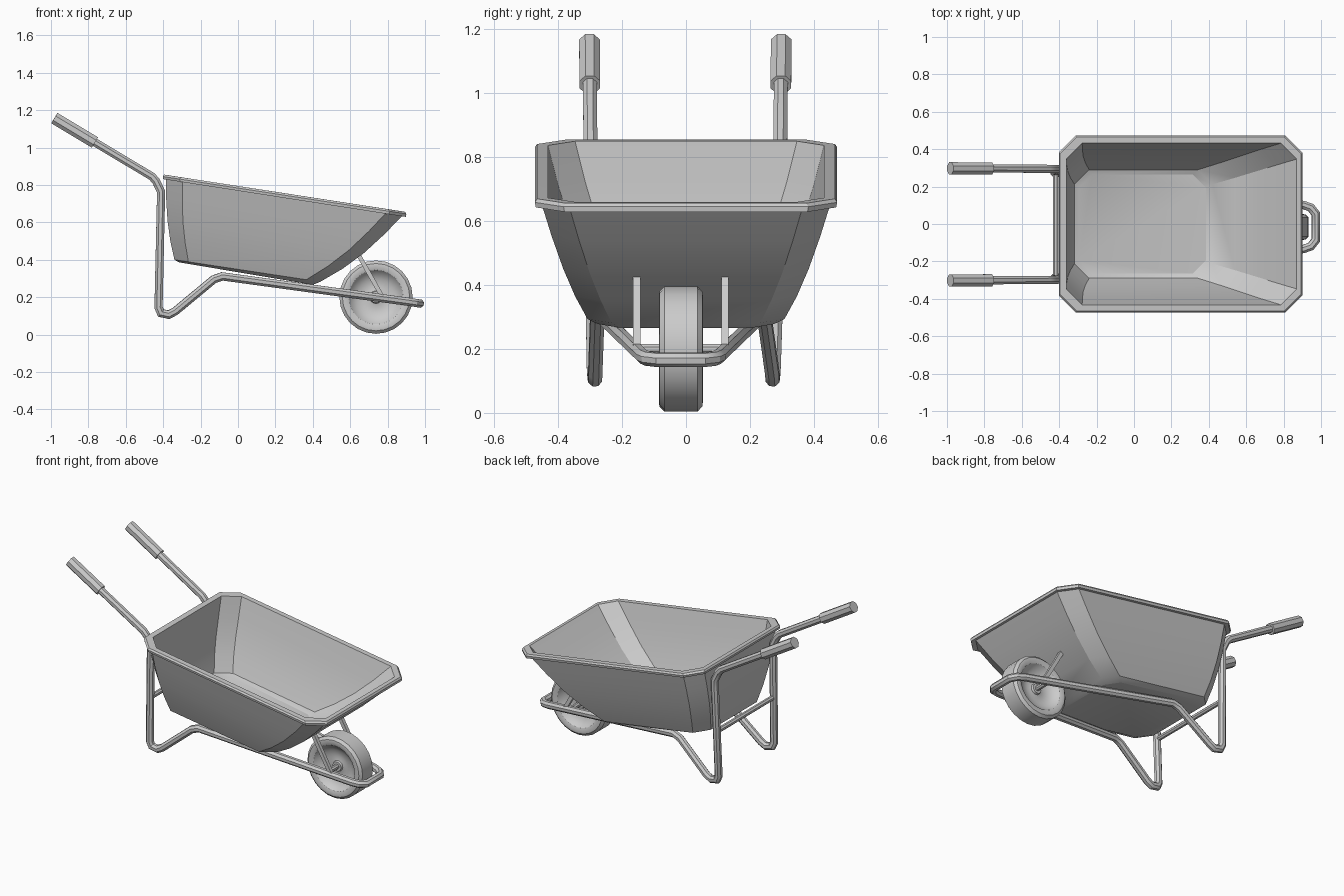
import bpy, bmesh
from math import pi, cos, sin, radians
from mathutils import Vector

if "Cube" in bpy.data.objects:
    bpy.data.objects.remove(bpy.data.objects["Cube"])

YC = -0.016  # the wheel and fork sit slightly off centre


def finish(ob, angle=30):
    bpy.ops.object.select_all(action='DESELECT')
    ob.select_set(True)
    bpy.context.view_layer.objects.active = ob
    bpy.ops.object.shade_smooth_by_angle(angle=radians(angle))


def loft(name, rings, closed=False, angle=30):
    """Skin a list of equal-length point loops; cap the ends unless closed."""
    bm = bmesh.new()
    vs = [[bm.verts.new(p) for p in r] for r in rings]
    n = len(vs[0])
    pairs = list(zip(vs, vs[1:])) + ([(vs[-1], vs[0])] if closed else [])
    for a, b in pairs:
        for i in range(n):
            j = (i + 1) % n
            bm.faces.new((a[i], a[j], b[j], b[i]))
    if not closed:
        bm.faces.new(vs[0][::-1])
        bm.faces.new(vs[-1])
    bmesh.ops.recalc_face_normals(bm, faces=bm.faces)
    me = bpy.data.meshes.new(name)
    bm.to_mesh(me)
    bm.free()
    ob = bpy.data.objects.new(name, me)
    bpy.context.collection.objects.link(ob)
    finish(ob, angle)
    return ob


def tube(name, pts, r, sides=8):
    """Sweep a regular polygon along a path with mitred corners."""
    pts = [Vector(p) for p in pts]
    dirs = [(b - a).normalized() for a, b in zip(pts, pts[1:])]
    side = dirs[0].orthogonal() if abs(dirs[0].y) > 0.9 else Vector((0, 1, 0))
    d = dirs[0]
    side = (side - d * side.dot(d)).normalized()
    up = d.cross(side)
    ring = []
    for i in range(sides):
        a = 2 * pi * (i + 0.5) / sides
        ring.append(pts[0] + r * (cos(a) * side + sin(a) * up))
    rings = [ring]
    for k in range(1, len(pts)):
        d = dirs[k - 1]
        nrm = (d + dirs[k]).normalized() if k < len(dirs) else d
        # slide each point along the segment onto the mitre plane
        ring = [p + d * ((pts[k] - p).dot(nrm) / d.dot(nrm)) for p in ring]
        rings.append(ring)
    return loft(name, rings)


def octagon(x0, x1, y, z0, z1, c):
    """Sloping chamfered rectangle, z0 at the rear and z1 at the front."""
    xy = [(x0 + c, -y), (x1 - c, -y), (x1, -y + c), (x1, y - c),
          (x1 - c, y), (x0 + c, y), (x0, y - c), (x0, -y + c)]
    return [(px, py, z0 + (z1 - z0) * (px - x0) / (x1 - x0)) for px, py in xy]


# Tray: outer floor, outer wall, rolled rim, inner wall, inner floor
loft("tray", [octagon(*a) for a in (
    (-0.315, 0.40, 0.275, 0.386, 0.266, 0.07),
    (-0.34, 0.44, 0.308, 0.400, 0.282, 0.075),
    (-0.362, 0.56, 0.347, 0.500, 0.352, 0.08),
    (-0.377, 0.675, 0.384, 0.610, 0.437, 0.083),
    (-0.384, 0.785, 0.42, 0.725, 0.538, 0.086),
    (-0.385, 0.877, 0.450, 0.830, 0.634, 0.088),
    (-0.400, 0.898, 0.470, 0.831, 0.629, 0.09),
    (-0.402, 0.900, 0.473, 0.845, 0.645, 0.09),
    (-0.395, 0.893, 0.466, 0.855, 0.656, 0.09),
    (-0.362, 0.870, 0.432, 0.850, 0.660, 0.085),
    (-0.360, 0.765, 0.400, 0.725, 0.553, 0.084),
    (-0.354, 0.655, 0.364, 0.610, 0.455, 0.082),
    (-0.340, 0.54, 0.327, 0.510, 0.372, 0.08),
    (-0.318, 0.42, 0.290, 0.420, 0.302, 0.078),
    (-0.295, 0.385, 0.265, 0.408, 0.288, 0.072))], angle=25)

# Frame: one bent tube from handle to handle around the wheel (x, half width, z)
half = [(-0.975, 0.300, 1.153), (-0.46, 0.297, 0.845), (-0.438, 0.297, 0.82),
        (-0.412, 0.296, 0.765), (-0.412, 0.296, 0.72), (-0.425, 0.282, 0.145),
        (-0.412, 0.280, 0.115), (-0.370, 0.278, 0.106), (-0.335, 0.277, 0.125),
        (-0.13, 0.262, 0.295), (-0.085, 0.258, 0.311), (0.905, 0.118, 0.176),
        (0.945, 0.104, 0.170), (0.972, 0.07, 0.166)]


def side_path(s):
    out = []
    for x, y, z in half:
        shift = -0.002 if z > 0.7 else -0.007 if x < -0.3 else YC
        out.append((x, s * y + shift, z))
    return out


tube("frame", side_path(-1) + side_path(1)[::-1], 0.0235)

# Rear crossbar between the legs
tube("rear_crossbar", [(-0.418, -0.29, 0.43), (-0.418, 0.285, 0.43)], 0.016)

# Grips and wheel struts, one per side
for s, label in ((-1, "right"), (1, "left")):
    tube("grip_" + label, [(-0.982, s * 0.30 - 0.002, 1.157),
                           (-0.765, s * 0.2988 - 0.002, 1.027)], 0.035)
    tube("wheel_strut_" + label, [(0.645, s * 0.138 + YC, 0.425),
                                  (0.778, s * 0.138 + YC, 0.19)], 0.0165, 4)

# Axle
WX, WZ = 0.738, 0.2
tube("axle", [(WX, YC - 0.15, WZ), (WX, YC + 0.15, WZ)], 0.016)


# Wheel: lathed profile with bevelled tread and dished sides
def circle(r, y, n=24):
    return [(WX + r * cos(2 * pi * i / n), YC + y, WZ + r * sin(2 * pi * i / n))
            for i in range(n)]


profile = [(0.03, 0.035), (0.034, 0.022), (0.06, 0.016), (0.10, 0.024),
           (0.13, 0.042), (0.145, 0.062), (0.165, 0.069), (0.18, 0.067),
           (0.196, 0.052)]
loft("wheel", [circle(r, -y) for r, y in profile] +
     [circle(r, y) for r, y in reversed(profile)], angle=32)
